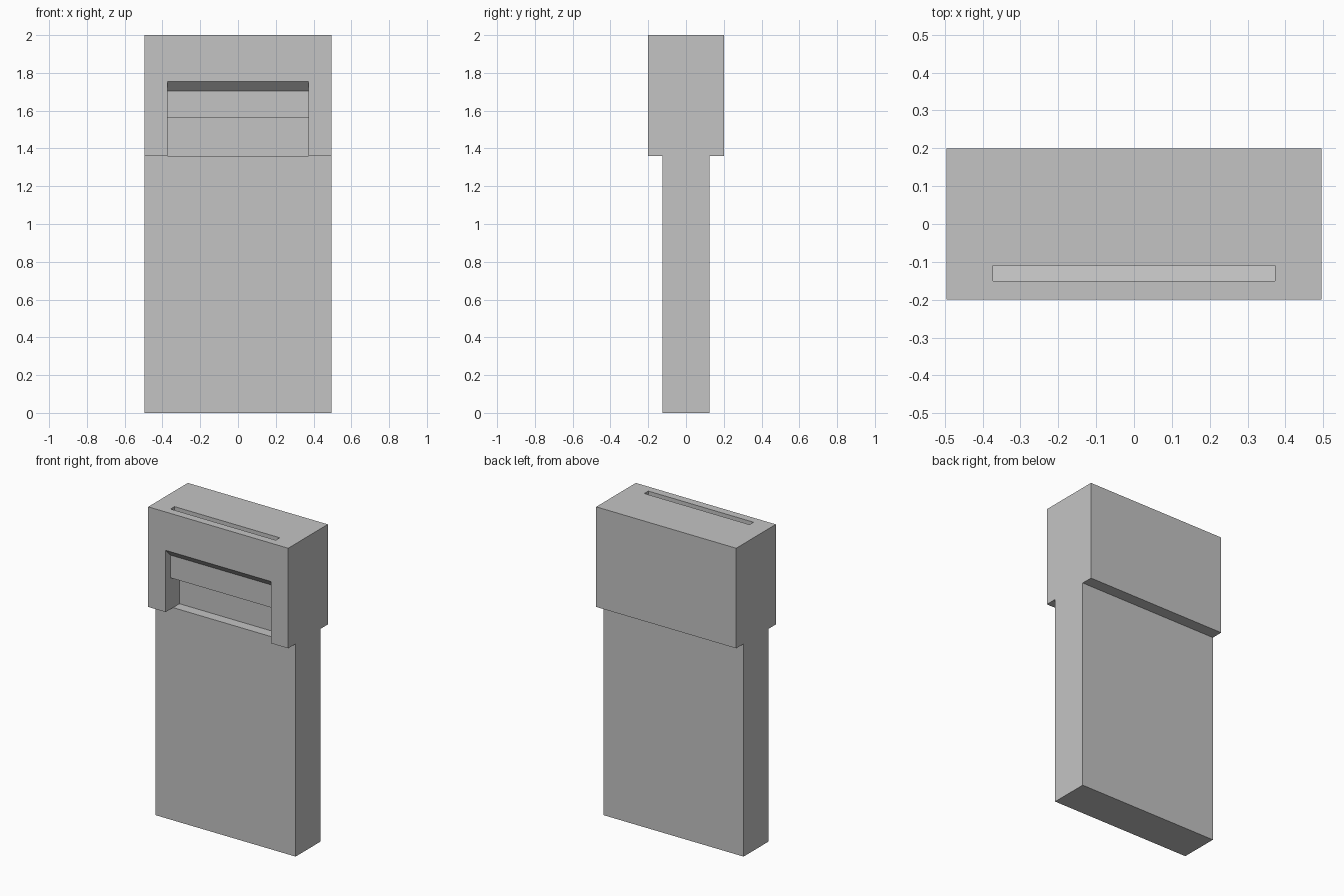
import bpy
import bmesh

# Remove the default cube only
cube = bpy.data.objects.get("Cube")
if cube:
    bpy.data.objects.remove(cube, do_unlink=True)

# Single grey material
GREY = (0.55, 0.55, 0.55, 1.0)
grey = bpy.data.materials.new("plain grey")
grey.use_nodes = True
grey.diffuse_color = GREY
grey.node_tree.nodes["Principled BSDF"].inputs["Base Color"].default_value = GREY

HALF_WIDTH = 0.495
HALF_SLOT = 0.372
SHOULDER = 1.36


def extrude_profile(name, profile, half_width):
    """Extrude a (y, z) side profile symmetrically along x."""
    bm = bmesh.new()
    face = bm.faces.new([bm.verts.new((-half_width, y, z)) for y, z in profile])
    grown = bmesh.ops.extrude_face_region(bm, geom=[face])["geom"]
    verts = [v for v in grown if isinstance(v, bmesh.types.BMVert)]
    bmesh.ops.translate(bm, verts=verts, vec=(2 * half_width, 0, 0))
    bmesh.ops.recalc_face_normals(bm, faces=bm.faces)
    mesh = bpy.data.meshes.new(name)
    bm.to_mesh(mesh)
    bm.free()
    mesh.materials.append(grey)
    obj = bpy.data.objects.new(name, mesh)
    bpy.context.collection.objects.link(obj)
    return obj


def box_profile(half_depth, bottom, top):
    return [(-half_depth, bottom), (half_depth, bottom),
            (half_depth, top), (-half_depth, top)]


# Slim lower body and thicker head
extrude_profile("body", box_profile(0.125, 0, SHOULDER), HALF_WIDTH)
head = extrude_profile("head", box_profile(0.2, SHOULDER, 2), HALF_WIDTH)

# Front recess joined to the top slot by a channel that steps backwards,
# leaving a bent front plate of even thickness
channel = [
    (-0.3, 1.755), (-0.2, 1.755), (-0.15, 1.705), (-0.15, 1.56),
    (-0.10, 1.56), (-0.10, 1.705), (-0.15, 1.755), (-0.15, 2.1),
    (-0.11, 2.1), (-0.11, 1.755), (-0.06, 1.705), (-0.06, 1.2), (-0.3, 1.2),
]
cutter = extrude_profile("channel_cutter", channel, HALF_SLOT)
cutter.hide_render = True
cutter.hide_viewport = True
cutter.display_type = 'WIRE'

cut = head.modifiers.new("channel", 'BOOLEAN')
cut.operation = 'DIFFERENCE'
cut.solver = 'EXACT'
cut.object = cutter
